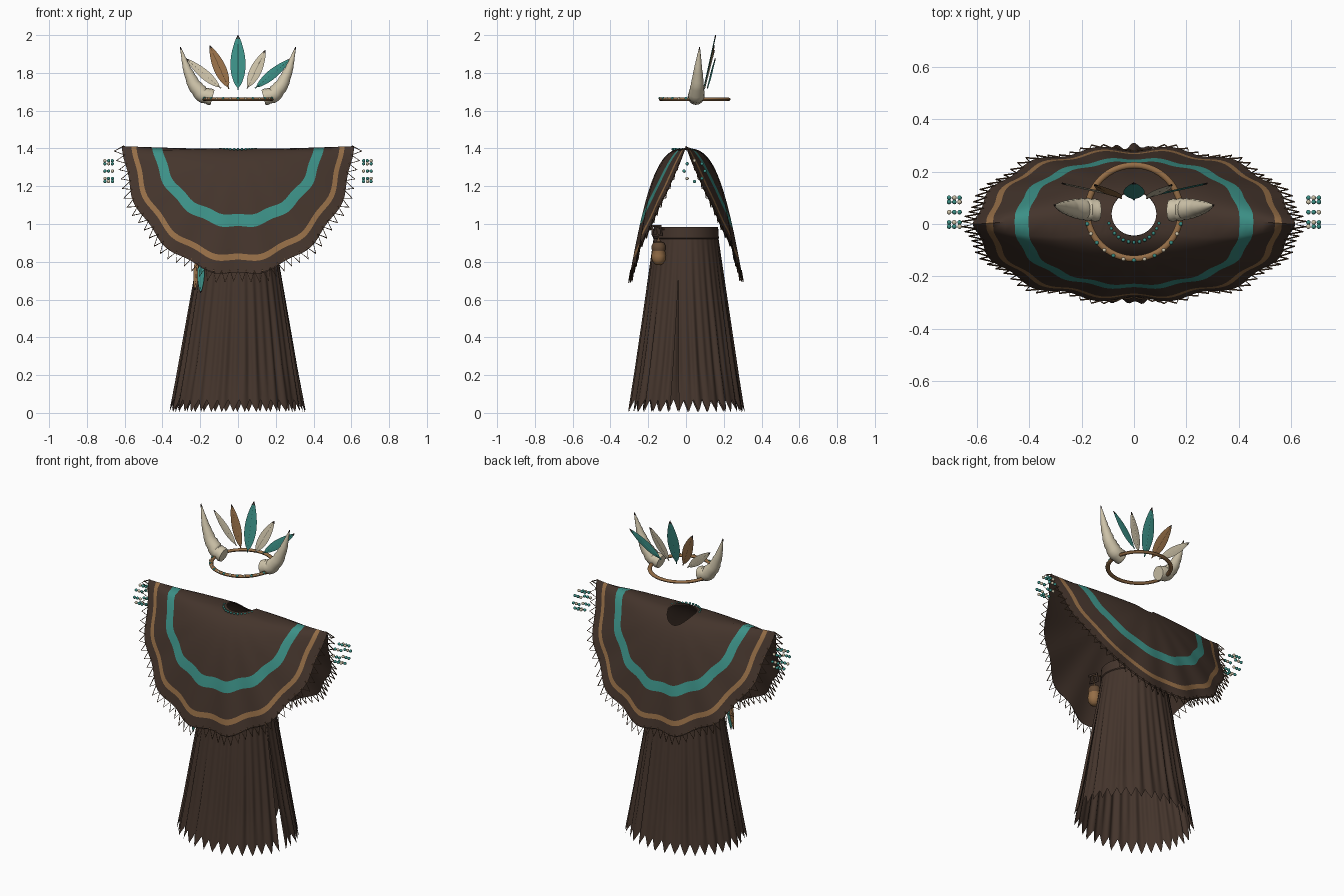
import bpy, bmesh
from math import sin, cos, pi, copysign
from mathutils import Vector, Matrix

cube = bpy.data.objects.get("Cube")
if cube:
    bpy.data.objects.remove(cube, do_unlink=True)


def material(name, rgb):
    m = bpy.data.materials.new(name)
    m.use_nodes = True
    m.diffuse_color = (*rgb, 1)
    m.node_tree.nodes["Principled BSDF"].inputs["Base Color"].default_value = (*rgb, 1)
    return m


HIDE = material("dark_brown_hide", (0.058, 0.035, 0.025))
TEAL = material("teal", (0.045, 0.28, 0.24))
TAN = material("tan_leather", (0.30, 0.155, 0.062))
CREAM = material("cream_bone", (0.62, 0.55, 0.40))
BROWN = material("brown_cord", (0.13, 0.07, 0.035))
BLACK = material("dark_tip", (0.03, 0.02, 0.017))


def finish(bm, name, mats, angle=0.7):
    bmesh.ops.recalc_face_normals(bm, faces=bm.faces[:])
    mesh = bpy.data.meshes.new(name)
    bm.to_mesh(mesh)
    bm.free()
    for m in mats:
        mesh.materials.append(m)
    ob = bpy.data.objects.new(name, mesh)
    bpy.context.collection.objects.link(ob)
    bpy.ops.object.select_all(action='DESELECT')
    ob.select_set(True)
    bpy.context.view_layer.objects.active = ob
    bpy.ops.object.shade_smooth_by_angle(angle=angle)
    return ob


def grid(name, rows, mats, row_mat=lambda i: 0, closed=True, caps=False, angle=0.7):
    """Skin a list of equally long point rows."""
    bm = bmesh.new()
    vs = [[bm.verts.new(p) for p in r] for r in rows]
    n = len(rows[0])
    for i in range(len(rows) - 1):
        for j in range(n if closed else n - 1):
            k = (j + 1) % n
            bm.faces.new((vs[i][j], vs[i][k], vs[i + 1][k], vs[i + 1][j])).material_index = row_mat(i)
    if caps:
        bm.faces.new(vs[0])
        bm.faces.new(vs[-1]).material_index = row_mat(len(rows) - 2)
    return finish(bm, name, mats, angle)


def beads(name, points, radius, mat):
    bm = bmesh.new()
    for p in points:
        bmesh.ops.create_icosphere(bm, subdivisions=2, radius=radius, matrix=Matrix.Translation(p))
    return finish(bm, name, [mat], pi)


def cord(name, points, radius, mat, cyclic=False):
    cu = bpy.data.curves.new(name, 'CURVE')
    cu.dimensions = '3D'
    cu.bevel_depth = radius
    cu.bevel_resolution = 1
    sp = cu.splines.new('POLY')
    sp.points.add(len(points) - 1)
    for q, p in zip(sp.points, points):
        q.co = (*p, 1)
    sp.use_cyclic_u = cyclic
    cu.materials.append(mat)
    ob = bpy.data.objects.new(name, cu)
    bpy.context.collection.objects.link(ob)


def ellipse(rx, ry, z, n=48, cy=0):
    return [(rx * cos(2 * pi * j / n), cy + ry * sin(2 * pi * j / n), z) for j in range(n)]


# Pleated skirt with a pointed hem and a slit on one side
TEETH, SEG = 36, 8
rows = []
for i in range(17):
    u = 1 - i / 16
    row = []
    for j in range(TEETH * SEG + 1):
        w = j / (TEETH * SEG)
        gap = 0.11 * max(0, u - 0.28)
        a = -0.2 + gap + w * (2 * pi - 2 * gap)
        tooth = abs((j % SEG) / SEG * 2 - 1)
        fold = 0.022 * u * (0.6 * cos(TEETH * w * 2 * pi) + 0.4 * sin(23 * w * 2 * pi)) * 0.6
        z = 0.98 * (1 - u) + 0.005 + 0.065 * (1 - tooth) * max(0, u * 4 - 3)
        row.append(((0.185 + 0.165 * u + fold) * cos(a), (0.163 + 0.135 * u + fold) * sin(a), z))
    rows.append(row)
grid("skirt", rows, [HIDE], closed=False, angle=1.2)
grid("waistband", [ellipse(0.195 + e, 0.168 + e, z) for e, z in
                   ((0.002, 0.92), (0.006, 0.925), (0.002, 0.985), (-0.008, 0.985))], [HIDE])


# Poncho draped over the shoulder line
def drape(x, s):
    d, t = abs(s), min(1, abs(x) / 0.6) ** 2
    y = (1 - t) * 0.29 * (d / 0.67) ** 0.35 + t * 0.38 * d
    return Vector((x, copysign(y, s), 1.4 + 0.012 * t - d))


def poncho_point(a, f):
    hy = 0.04 + 0.085 * sin(a)
    hole = Vector((0.085 * cos(a), copysign(0.67 * (abs(hy) / 0.29) ** 2.86, hy)))
    wave = 1 + 0.015 * cos(14 * a)
    rim = Vector((0.605 * wave * cos(a), 0.66 * wave * sin(a)))
    p = drape(*hole.lerp(rim, f))
    p.y += 0.009 * f * f * sin(a) * cos(14 * a)
    return p


COLS = 160
angles = [2 * pi * j / COLS for j in range(COLS)]
fractions = [0, 0.005, 0.015, 0.04, 0.08, 0.13, 0.2, 0.28, 0.36, 0.44]


def poncho_row(i):
    row = []
    for a in angles:
        t = 0.60 - 0.07 * abs(sin(a))
        fs = fractions + [t, t + 0.05, t + 0.1, 0.77, 0.855, 0.905, 0.95, 1]
        row.append(poncho_point(a, fs[i]))
    return row


rows = [poncho_row(i) for i in range(18)]
grid("poncho", rows, [HIDE, TEAL, TAN],
     lambda i: 1 if i in (10, 11) else 2 if i == 14 else 0, angle=1.2)
grid("poncho_lining", [[(p.x, p.y * 0.975, p.z - 0.006) for p in r] for r in rows], [HIDE], angle=1.2)

# Zigzag fringe around the poncho
zig = 88
cord("poncho_fringe", [poncho_point(pi * k / zig, 1.08 if k % 2 else 0.985) for k in range(2 * zig)],
     0.003, BROWN, True)

# Collar beads
beads("collar_beads", [(0.1 * cos(a), 0.035 + 0.105 * sin(a), 1.396)
                       for a in (pi * (1.1 + 0.8 * k / 12) for k in range(13))], 0.007, TEAL)

# Wrist beads
ring = [(0.045 + 0.055 * cos(k * pi / 4), 1.28 + 0.055 * sin(k * pi / 4), k) for k in range(8)]
for side, label in ((1, "left"), (-1, "right")):
    cols = [(side * (0.685 + c * 0.02), y, z, (k + c) % 3) for c in (-1, 0, 1) for y, z, k in ring]
    beads(label + "_wrist_teal_beads", [p[:3] for p in cols if p[3]], 0.009, TEAL)
    beads(label + "_wrist_cream_beads", [p[:3] for p in cols if not p[3]], 0.009, CREAM)

# Headband ring with beads on its front
CY = 0.046
tube = [[((0.178 + 0.012 * cos(b)) * cos(a), CY + (0.178 + 0.012 * cos(b)) * sin(a), 1.66 + 0.009 * sin(b))
         for a in (2 * pi * j / 64 for j in range(64))] for b in (2 * pi * k / 10 for k in range(11))]
grid("headband", tube, [TAN])
spots = [(0.184 * cos(a), CY + 0.184 * sin(a), 1.665) for a in (pi * (1.08 + 0.07 * k) for k in range(13))]
beads("headband_teal_beads", spots[::2], 0.008, TEAL)
beads("headband_cream_beads", spots[1::2], 0.008, CREAM)

# Horns: ridged tapering sweep, mirrored
keys = [(0.135, 1.67, 0.042), (0.19, 1.685, 0.042), (0.235, 1.74, 0.034),
        (0.27, 1.82, 0.022), (0.29, 1.885, 0.011), (0.305, 1.937, 0.002)]
for side, label in ((1, "left"), (-1, "right")):
    path = []
    for i in range(len(keys) - 1):
        for k in range(4):
            path.append(Vector(keys[i]).lerp(Vector(keys[i + 1]), k / 4))
    path.append(Vector(keys[-1]))
    rows = []
    for i, p in enumerate(path):
        t = path[min(i + 2, len(path) - 1)] - path[max(i - 2, 0)]
        n = Vector((t.y, -t.x)).normalized()
        r = p.z * (1.05 if i % 2 else 0.97)
        rows.append([(side * (p.x + n.x * r * cos(b)), 0.052 + 0.001 * i + r * sin(b), p.y + n.y * r * cos(b))
                     for b in (2 * pi * j / 16 for j in range(16))])
    grid(label + "_horn", rows, [CREAM, BLACK], lambda i: int(i > 18), caps=True)


# Feathers: flat leaf shapes with a dark tip and a quill
def feather(name, base, tip, width, mat):
    base, tip = Vector(base), Vector(tip)
    axis = tip - base
    side = axis.cross(Vector((0, 1, 0))).normalized()
    normal = side.cross(axis).normalized()
    rows = []
    for k in range(15):
        t = k / 14
        w = 0.002 + width * sin(pi * t ** 0.9) ** 0.8 * (1 - 0.15 * t) if 0 < k < 14 else 0.002
        c = base + axis * t
        rows.append([c + side * w, c + normal * 0.003, c - side * w, c - normal * 0.003])
    grid(name, rows, [mat, BLACK], lambda i: int(i > 12), caps=True)
    cord(name + "_quill", [base - axis * 0.04, base + axis * 0.95], 0.0035, mat)


feather("crown_feather_centre", (0, 0.095, 1.72), (0, 0.157, 2.0), 0.041, TEAL)
feather("crown_feather_inner_right", (-0.052, 0.1, 1.725), (-0.15, 0.15, 1.945), 0.033, TAN)
feather("crown_feather_inner_left", (0.052, 0.1, 1.725), (0.145, 0.15, 1.92), 0.031, CREAM)
feather("crown_feather_outer_right", (-0.098, 0.115, 1.725), (-0.275, 0.155, 1.875), 0.025, CREAM)
feather("crown_feather_outer_left", (0.098, 0.115, 1.725), (0.28, 0.155, 1.875), 0.025, TEAL)

# Feathers hanging from the right of the belt
feather("belt_feather_teal", (-0.195, -0.14, 0.82), (-0.198, -0.16, 0.635), 0.018, TEAL)
feather("belt_feather_tan", (-0.215, -0.13, 0.83), (-0.228, -0.14, 0.65), 0.014, TAN)
cord("belt_feather_cord", [(-0.15, -0.12, 0.95), (-0.2, -0.14, 0.82)], 0.004, BROWN)

# Round pouch hanging from the left of the belt
profile = [(0.006, 0.782), (0.022, 0.788), (0.036, 0.81), (0.038, 0.832), (0.034, 0.858),
           (0.037, 0.866), (0.037, 0.885), (0.028, 0.902), (0.012, 0.908), (0.004, 0.925)]
grid("pouch", [[(x + 0.17, y, z) for x, y, z in ellipse(r, r, z, 20, -0.145)] for r, z in profile],
     [TAN, BROWN], lambda i: int(i > 3), caps=True)
cord("pouch_cord", [(0.14, -0.11, 0.97), (0.165, -0.16, 0.985), (0.17, -0.145, 0.92)], 0.005, BROWN)
cord("belt_loop", [(0.175, -0.175, 0.94), (0.175, -0.18, 0.99), (0.16, -0.135, 0.99),
                   (0.16, -0.13, 0.94)], 0.008, HIDE, True)
